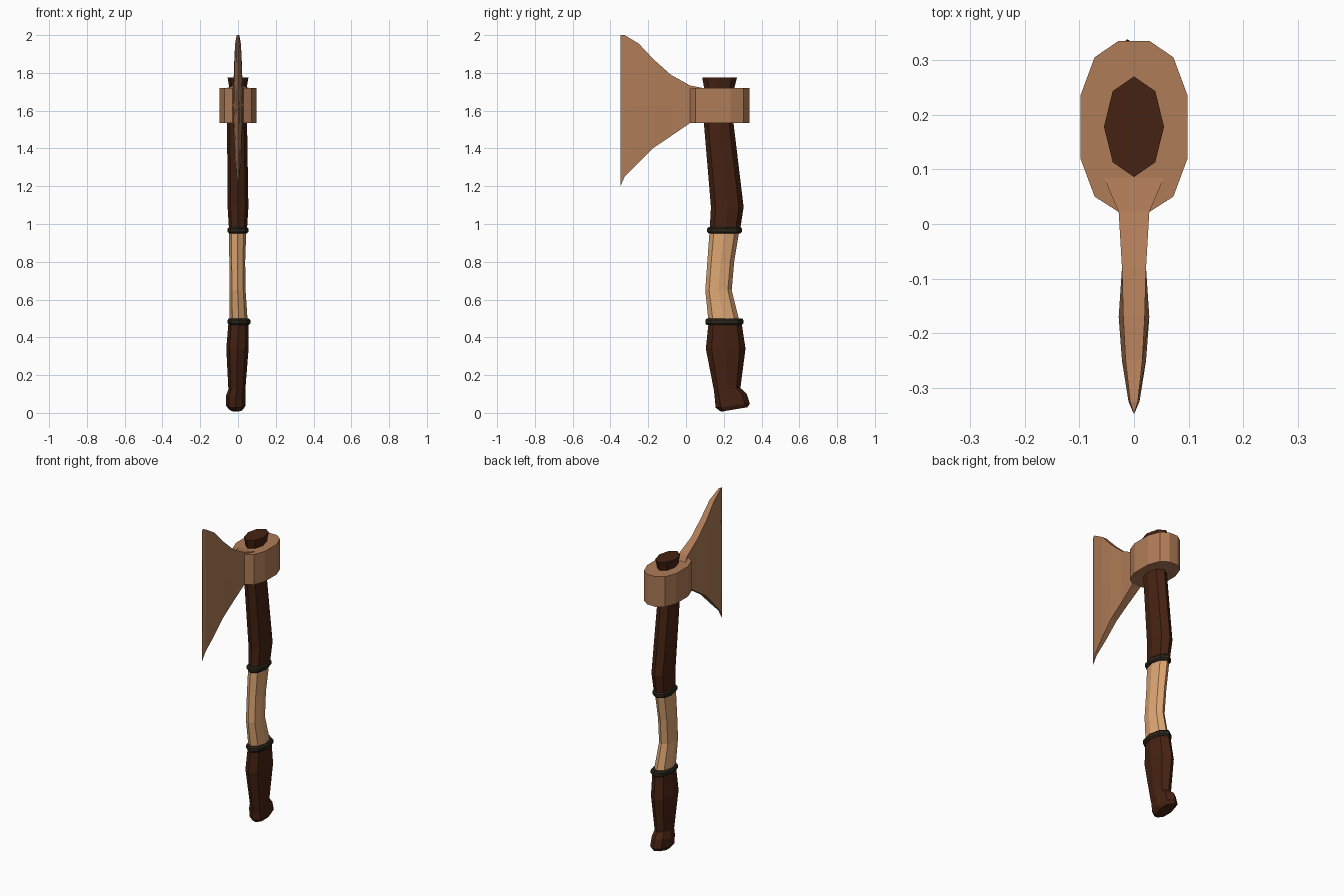
import bpy, bmesh
from math import cos, sin, pi


def material(name, rgb):
    m = bpy.data.materials.new(name)
    m.diffuse_color = (*rgb, 1)
    return m


DARK = material("dark_wood", (0.06, 0.016, 0.006))
LIGHT = material("light_wrap", (0.72, 0.38, 0.17))
CORD = material("cord", (0.025, 0.02, 0.012))
METAL = material("bronze", (0.43, 0.20, 0.095))


def loft(name, rings, mat):
    """Skin a list of equal-length point rings and cap both ends."""
    bm = bmesh.new()
    vs = [[bm.verts.new(p) for p in ring] for ring in rings]
    n = len(vs[0])
    for a, b in zip(vs, vs[1:]):
        for i in range(n):
            j = (i + 1) % n
            bm.faces.new((a[i], a[j], b[j], b[i]))
    bm.faces.new(vs[0][::-1])
    bm.faces.new(vs[-1])
    bmesh.ops.remove_doubles(bm, verts=bm.verts, dist=1e-5)
    bmesh.ops.recalc_face_normals(bm, faces=bm.faces)
    me = bpy.data.meshes.new(name)
    bm.to_mesh(me)
    bm.free()
    me.materials.append(mat)
    ob = bpy.data.objects.new(name, me)
    bpy.context.collection.objects.link(ob)
    return ob


def section(cx, hx, y0, y1, z, slope=0):
    """Octagonal handle section spanning y0..y1, tilted by slope."""
    cy, ry = (y0 + y1) / 2, (y1 - y0) / 2
    return [(cx + hx * sin(k * pi / 4), cy + ry * cos(k * pi / 4),
             z + slope * ry * cos(k * pi / 4)) for k in range(8)]


# Lower handle with flared, tilted knob
loft("lower_handle", [section(*s) for s in [
    (-0.01, 0.036, 0.185, 0.325, 0.018, 0.17),
    (-0.012, 0.052, 0.157, 0.338, 0.038, 0.12),
    (-0.012, 0.052, 0.152, 0.322, 0.09, 0.12),
    (-0.006, 0.045, 0.148, 0.288, 0.125, 0.1),
    (-0.003, 0.059, 0.105, 0.315, 0.34),
    (0.003, 0.053, 0.12, 0.293, 0.485)]], DARK)

# Pale grip
loft("grip", [section(*s) for s in [
    (0.004, 0.048, 0.12, 0.285, 0.475),
    (-0.002, 0.042, 0.102, 0.242, 0.65),
    (-0.004, 0.042, 0.113, 0.255, 0.80),
    (-0.002, 0.046, 0.125, 0.283, 0.97)]], LIGHT)

# Upper handle passing through the head
loft("upper_handle", [section(*s) for s in [
    (0, 0.047, 0.125, 0.285, 0.96),
    (0, 0.055, 0.132, 0.305, 1.09),
    (-0.005, 0.053, 0.095, 0.252, 1.53),
    (0, 0.046, 0.096, 0.256, 1.72),
    (0, 0.055, 0.086, 0.27, 1.775)]], DARK)

# Binding rings
for name, cx, hx, y0, y1, z in [("lower_ring", 0.005, 0.06, 0.102, 0.304, 0.483),
                                ("upper_ring", 0, 0.055, 0.112, 0.296, 0.967)]:
    loft(name, [section(cx, hx - d, y0 + d, y1 - d, z + dz) for d, dz in
                [(0.008, -0.018), (0, -0.009), (0, 0.009), (0.008, 0.018)]], CORD)

# Head socket
half = [(0.028, 0.335), (0.072, 0.305), (0.098, 0.235),
        (0.098, 0.12), (0.072, 0.05), (0.028, 0.022)]
outline = half + [(-x, y) for x, y in reversed(half)]
loft("head_socket", [[(x, y, z) for x, y in outline] for z in (1.535, 1.72)], METAL)

# Flared blade: y, half width, bottom z, top z, middle z
blade = [(0.085, 0.055, 1.537, 1.721, 1.63),
         (0.022, 0.028, 1.535, 1.733, 1.63),
         (-0.08, 0.022, 1.465, 1.79, 1.63),
         (-0.17, 0.028, 1.405, 1.87, 1.63),
         (-0.25, 0.022, 1.325, 1.955, 1.63),
         (-0.325, 0.010, 1.25, 2.0, 1.62),
         (-0.347, 0.0005, 1.20, 2.0, 1.60)]
rings = []
for i, (y, w, lo, hi, mid) in enumerate(blade):
    e = w * (1 if i < 3 else 0.7)
    rings.append([(e, y, lo), (w, y, mid), (e, y, hi),
                  (-e, y, hi), (-w, y, mid), (-e, y, lo)])
loft("blade", rings, METAL)
